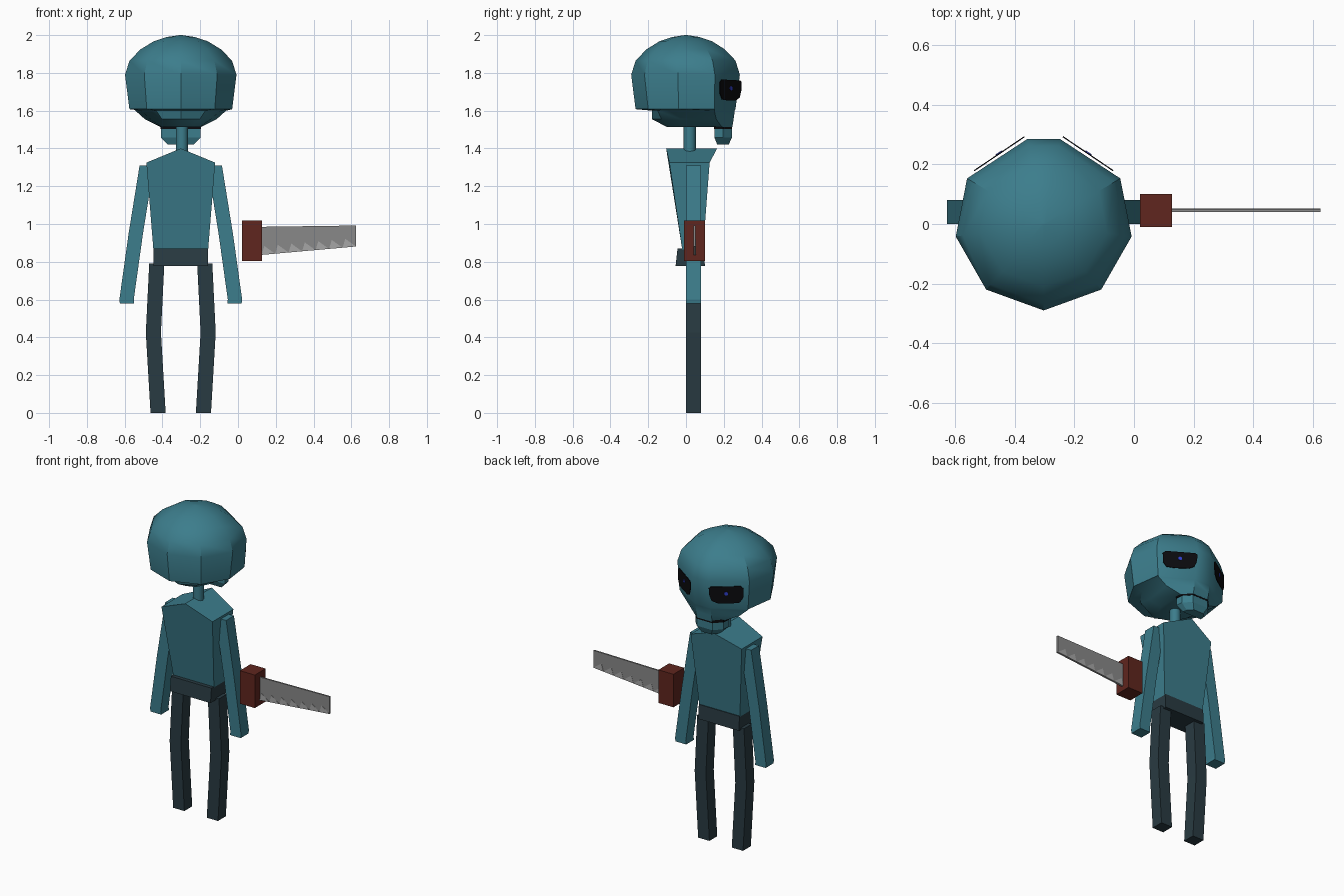
import bpy, bmesh, math
from mathutils import Vector

if "Cube" in bpy.data.objects:
    bpy.data.objects.remove(bpy.data.objects["Cube"])

CX = -0.303  # figure's own centre line


def material(name, rgb):
    m = bpy.data.materials.new(name)
    m.diffuse_color = (*rgb, 1)
    m.use_nodes = True
    m.node_tree.nodes["Principled BSDF"].inputs["Base Color"].default_value = m.diffuse_color
    return m


SKIN = material("teal_skin", (0.045, 0.205, 0.262))
CLOTH = material("dark_cloth", (0.022, 0.043, 0.054))
WOOD = material("red_wood", (0.115, 0.019, 0.013))
STEEL = material("steel", (0.25, 0.25, 0.25))
EDGE = material("bright_steel", (0.38, 0.38, 0.38))
BLACK = material("black", (0.003, 0.003, 0.004))
BLUE = material("blue", (0.03, 0.05, 0.6))


def loft(name, rings, mat, cx=CX, smooth=False):
    """Skin a list of equal-length point rings and cap both ends."""
    bm = bmesh.new()
    vs = [[bm.verts.new((x + cx, y, z)) for x, y, z in r] for r in rings]
    n = len(vs[0])
    for a, b in zip(vs, vs[1:]):
        for i in range(n):
            j = (i + 1) % n
            bm.faces.new((a[i], a[j], b[j], b[i]))
    bm.faces.new(vs[0])
    bm.faces.new(vs[-1])
    bmesh.ops.recalc_face_normals(bm, faces=bm.faces)
    me = bpy.data.meshes.new(name)
    bm.to_mesh(me)
    bm.free()
    ob = bpy.data.objects.new(name, me)
    bpy.context.collection.objects.link(ob)
    me.materials.append(mat)
    if smooth:
        bpy.ops.object.select_all(action='DESELECT')
        ob.select_set(True)
        bpy.context.view_layer.objects.active = ob
        bpy.ops.object.shade_smooth_by_angle(angle=math.radians(32))
    return ob


def rect(x0, x1, y0, y1, z):
    return [(x0, y0, z), (x1, y0, z), (x1, y1, z), (x0, y1, z)]


def plan(half, z, s=1.0):
    """Nine-sided ring mirrored from five half points, last on the centre line."""
    right = [(x * s, y * s, z) for x, y in half]
    return right + [(-x, y, z) for x, y, z in reversed(right[:-1])]


def limb(name, path, half, mat):
    """Bent square limb, given as (x, z) centres."""
    for side, s in (("left", -1), ("right", 1)):
        loft(side + name, [rect(s * x - half, s * x + half, 0, 0.08, z) for x, z in path], mat)


# Head: nine-sided dome over a stepped underside
full = [(0.055, 0.285), (0.257, 0.153), (0.295, -0.042), (0.193, -0.22), (0, -0.29)]
rim = [(0.055, 0.262), (0.245, 0.15), (0.272, -0.04), (0.18, -0.2), (0, -0.267)]
step = [(0.055, 0.258), (0.24, 0.15), (0.21, -0.04), (0.13, -0.15), (0, -0.18)]
cheek = [(0.055, 0.252), (0.19, 0.16), (0.16, -0.03), (0.1, -0.13), (0, -0.18)]
base = [(0.055, 0.245), (0.105, 0.19), (0.1, 0), (0.06, -0.08), (0, -0.1)]
rings = [plan(base, 1.513), plan(cheek, 1.555), plan(step, 1.6), plan(rim, 1.608)]
rings += [plan(full, z, s) for z, s in
          ((1.79, 1), (1.865, 0.92), (1.925, 0.72), (1.968, 0.48), (1.99, 0.25), (2.0, 0.02))]
loft("head", rings, SKIN, smooth=True)


# Mouth slit and jaw
def jaw_ring(s, z):
    return [(x * s, 0.195 + (y - 0.195) * s, z) for x, y in
            ((-0.105, 0.15), (0.105, 0.15), (0.1, 0.195), (0.055, 0.243), (-0.055, 0.243), (-0.1, 0.195))]


loft("mouth", [jaw_ring(1.03, 1.504), jaw_ring(1.03, 1.522)], BLACK)
loft("jaw", [jaw_ring(0.65, 1.42), jaw_ring(1, 1.458), jaw_ring(1, 1.506)], SKIN)

# Eyes: thin rounded plates on the slanted front sides, with pupils
eye_shape = [(-0.09, 0.05), (0.085, 0.055), (0.102, 0.04), (0.1, -0.02), (0.08, -0.05),
             (0.03, -0.056), (-0.05, -0.055), (-0.085, -0.04), (-0.1, 0), (-0.102, 0.04)]
disc = [(0.012 * math.cos(a * math.pi / 4), 0.012 * math.sin(a * math.pi / 4)) for a in range(8)]
along = Vector((0.17, -0.115, 0)).normalized()
out = Vector((0.115, 0.17, 0)).normalized()
for side, s in (("left", -1), ("right", 1)):
    for part, shape, z, d, mat in (("eye", eye_shape, 1.71, 0, BLACK), ("pupil", disc, 1.718, 0.003, BLUE)):
        plates = []
        for depth in (-0.004 + d, d):
            pts = [Vector((0.15, 0.2375, z + v)) + along * u + out * depth for u, v in shape]
            plates.append([(s * p.x, p.y, p.z) for p in pts])
        loft(side + "_" + part, plates, mat)

# Neck
loft("neck", [[(0.006 + 0.032 * math.cos(a * math.pi / 6), 0.02 + 0.032 * math.sin(a * math.pi / 6), z)
               for a in range(12)] for z in (1.36, 1.53)], SKIN, smooth=True)

# Torso: pentagonal front and back, leaning outward to the shoulders
outline = [(-0.145, 0.865), (0.145, 0.865), (0.182, 1.325), (0, 1.4), (-0.182, 1.325)]
back_y = [-0.02, -0.02, -0.088, -0.105, -0.088]
chest_y = [0.09, 0.09, 0.125, 0.165, 0.125]
loft("torso", [[(x, y, z) for (x, z), y in zip(outline, ys)] for ys in (back_y, chest_y)], SKIN)

# Belt, legs and arms
loft("hips", [rect(-0.145, 0.145, -0.055, 0.1, 0.778), rect(-0.145, 0.145, -0.045, 0.095, 0.87)], CLOTH)
limb("_leg", [(0.12, 0), (0.145, 0.425), (0.127, 0.79)], 0.04, CLOTH)
limb("_arm", [(0.284, 0.578), (0.287, 0.6), (0.238, 0.95), (0.18, 1.31)], 0.038, SKIN)

# Saw: handle, tapering blade, bright ground teeth on both sides
loft("saw_handle", [rect(0.02, 0.127, -0.01, 0.1, z) for z in (0.805, 1.018)], WOOD, 0)
blade = [(0.12, 0.836), (0.625, 0.881), (0.625, 0.992), (0.12, 0.985)]
loft("saw_blade", [[(x, y, z) for x, z in blade] for y in (0.041, 0.051)], STEEL, 0)
pitch = 0.5 / 7
for i in range(7):
    x0 = 0.125 + i * pitch
    tooth = [(x, 0.836 + (x - 0.12) * 0.089 + h) for x, h in
             ((x0, 0), (x0 + pitch, 0), (x0 + pitch * 0.2, 0.046))]
    loft("saw_tooth_%d" % (i + 1), [[(x, y, z) for x, z in tooth] for y in (0.0395, 0.0525)], EDGE, 0)
